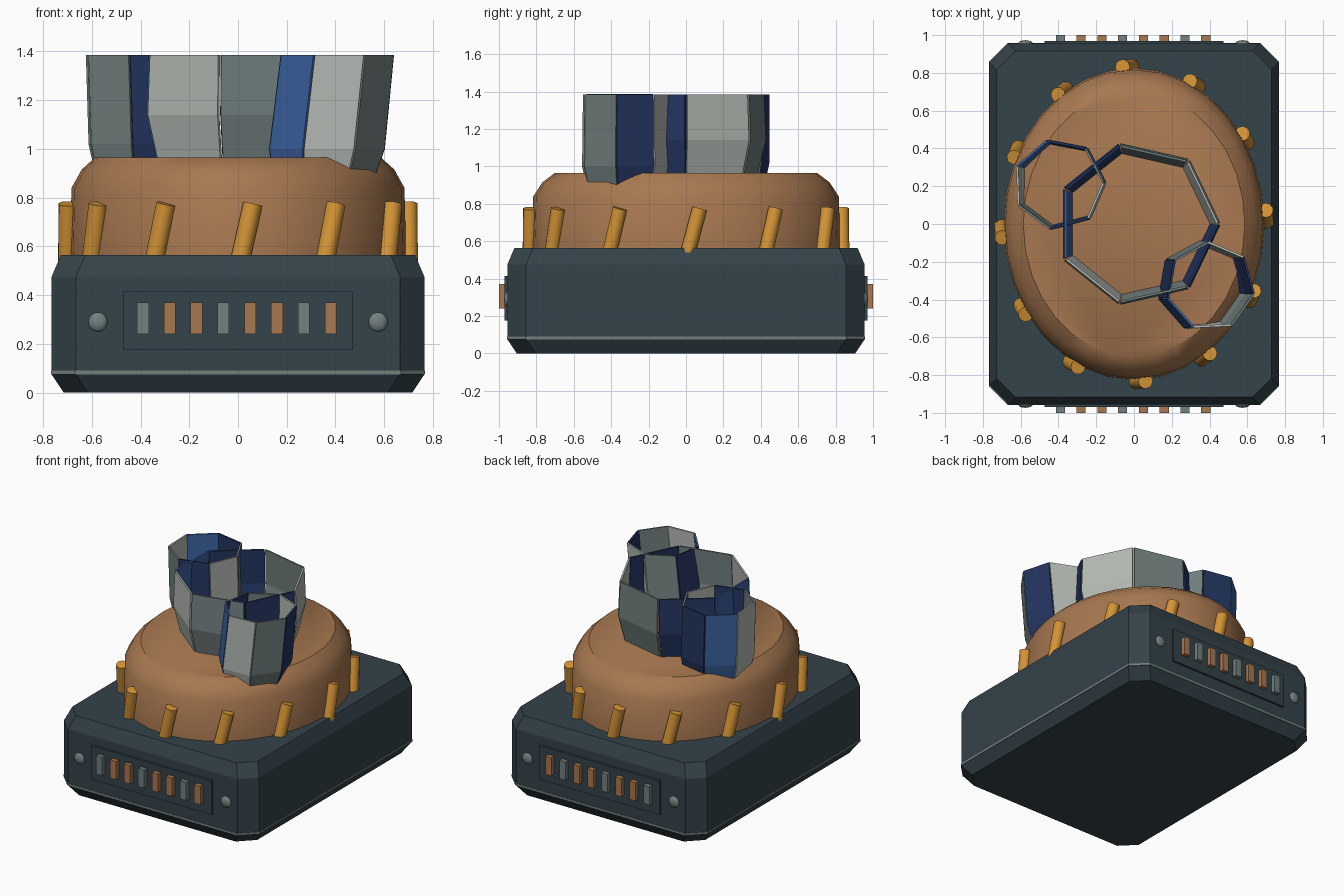
import bpy, bmesh, math
from mathutils import Matrix, Vector

cube = bpy.data.objects.get("Cube")
if cube:
    bpy.data.objects.remove(cube, do_unlink=True)


def material(name, hex_code):
    def linear(c):
        return c / 12.92 if c <= 0.04045 else ((c + 0.055) / 1.055) ** 2.4
    rgb = [linear(int(hex_code[i:i + 2], 16) / 255) for i in (0, 2, 4)]
    mat = bpy.data.materials.new(name)
    mat.use_nodes = True
    mat.diffuse_color = (*rgb, 1)
    mat.node_tree.nodes["Principled BSDF"].inputs["Base Color"].default_value = (*rgb, 1)
    return mat


SLATE = material("dark slate", "34434a")
COPPER = material("copper", "a87850")
ORANGE = material("amber orange", "d59537")
LIGHT = material("light silver", "b4bab4")
STEEL = material("steel grey", "72807f")
NAVY = material("navy blue", "233560")
BLUE = material("bright blue", "3c62a0")


def finish(name, bm, mats, smooth=None, recalc=True):
    if recalc:
        bmesh.ops.recalc_face_normals(bm, faces=bm.faces)
    mesh = bpy.data.meshes.new(name)
    bm.to_mesh(mesh)
    bm.free()
    for mat in mats:
        mesh.materials.append(mat)
    obj = bpy.data.objects.new(name, mesh)
    bpy.context.collection.objects.link(obj)
    if smooth:
        bpy.ops.object.select_all(action='DESELECT')
        obj.select_set(True)
        bpy.context.view_layer.objects.active = obj
        bpy.ops.object.shade_smooth_by_angle(angle=math.radians(smooth))
    return obj


def loft(name, rings, mat, smooth=None):
    """Skin a stack of closed rings and cap both ends."""
    bm = bmesh.new()
    rows = [[bm.verts.new(p) for p in ring] for ring in rings]
    n = len(rows[0])
    for low, high in zip(rows, rows[1:]):
        for i in range(n):
            j = (i + 1) % n
            bm.faces.new((low[i], low[j], high[j], high[i]))
    bm.faces.new(rows[0][::-1])
    bm.faces.new(rows[-1])
    return finish(name, bm, [mat], smooth)


def box(name, center, size, mat):
    bm = bmesh.new()
    bmesh.ops.create_cube(bm, size=1, matrix=Matrix.Translation(center) @ Matrix.Diagonal((*size, 1)))
    return finish(name, bm, [mat])


def cut_rectangle(z, inset, cut=0.1):
    x, y = 0.765 - inset, 0.955 - inset
    return [(x, cut - y, z), (x, y - cut, z), (x - cut, y, z), (cut - x, y, z),
            (-x, y - cut, z), (-x, cut - y, z), (cut - x, -y, z), (x - cut, -y, z)]


def ellipse(z, scale, n=32):
    return [(0.69 * scale * math.cos(math.tau * i / n),
             0.825 * scale * math.sin(math.tau * i / n), z) for i in range(n)]


# Chamfered base with a thin metal trim line
loft("base", [cut_rectangle(z, i) for z, i in
              ((0, 0.05), (0.075, 0), (0.475, 0), (0.565, 0.038))], SLATE)
loft("base_trim", [cut_rectangle(z, -0.003) for z in (0.075, 0.09)], STEEL)

# Oval dome with a flat top
loft("dome", [ellipse(z, s) for z, s in
              ((0.55, 1.0), (0.84, 0.99), (0.915, 0.93), (0.965, 0.85))], COPPER, 38)

# Slanted pegs around the dome
for k in range(12):
    def on_rim(degrees, z):
        a = math.radians(30 * k + degrees)
        return Vector((0.7 * math.cos(a), 0.835 * math.sin(a), z))
    foot, head = on_rim(0.5, 0.53), on_rim(5, 0.775)
    axis = head - foot
    bm = bmesh.new()
    bmesh.ops.create_cone(
        bm, cap_ends=True, segments=10, radius1=0.04, radius2=0.04, depth=axis.length,
        matrix=Matrix.Translation((foot + head) / 2) @ axis.to_track_quat('Z', 'Y').to_matrix().to_4x4())
    finish(f"peg_{k + 1}", bm, [ORANGE], 40)

# Panel, indicator bars and rivets on both ends
bar_mats = [STEEL, COPPER, COPPER, STEEL, COPPER, COPPER, STEEL, COPPER]
for end, side in (("front", -1), ("back", 1)):
    box(f"{end}_panel", (0, side * 0.945, 0.295), (0.945, 0.05, 0.24), SLATE)
    for i, mat in enumerate(bar_mats):
        box(f"{end}_bar_{i + 1}", (-0.39 + 0.11 * i, side * 0.97, 0.305), (0.048, 0.06, 0.13), mat)
    for x in (-0.575, 0.575):
        bm = bmesh.new()
        bmesh.ops.create_uvsphere(
            bm, u_segments=16, v_segments=8, radius=0.04,
            matrix=Matrix.Translation((x, side * 0.953, 0.29)) @ Matrix.Diagonal((1, 0.5, 1, 1)))
        finish(f"{end}_{'right' if x < 0 else 'left'}_rivet", bm, [STEEL], 60)


# Open seven-sided rings of thin crystal panels, colours repeating in order
def crystal_ring(name, center, start, levels, lean, gap=0.02):
    bm = bmesh.new()
    for k in range(7):
        rows = []
        for z, radius in levels:
            mid = Vector((center[0] + lean * (z - 1.385), center[1], z))
            ends = [mid + radius * Vector((math.cos(a), math.sin(a), 0))
                    for a in (math.radians(start) + math.tau * (k + e) / 7 for e in (0, 1))]
            rows.append([bm.verts.new(ends[0].lerp(ends[1], t)) for t in (gap, 1 - gap)])
        for low, high in zip(rows, rows[1:]):
            face = bm.faces.new((low[0], low[1], high[1], high[0]))
            face.material_index = k % 4
    obj = finish(name, bm, [LIGHT, STEEL, NAVY, BLUE], recalc=False)
    solid = obj.modifiers.new("thickness", 'SOLIDIFY')
    solid.thickness = 0.012
    solid.offset = -1
    return obj


crystal_ring("main_crystal_ring", (0.02, 0), 0,
             ((0.88, 0.375), (1.14, 0.44), (1.385, 0.43)), 0)
crystal_ring("rear_crystal_ring", (-0.4, 0.21), -49.4,
             ((0.88, 0.215), (1.02, 0.245), (1.385, 0.245)), -0.03)
crystal_ring("front_crystal_ring", (0.405, -0.33), 41.4,
             ((0.88, 0.215), (1.0, 0.245), (1.385, 0.24)), 0.11)
